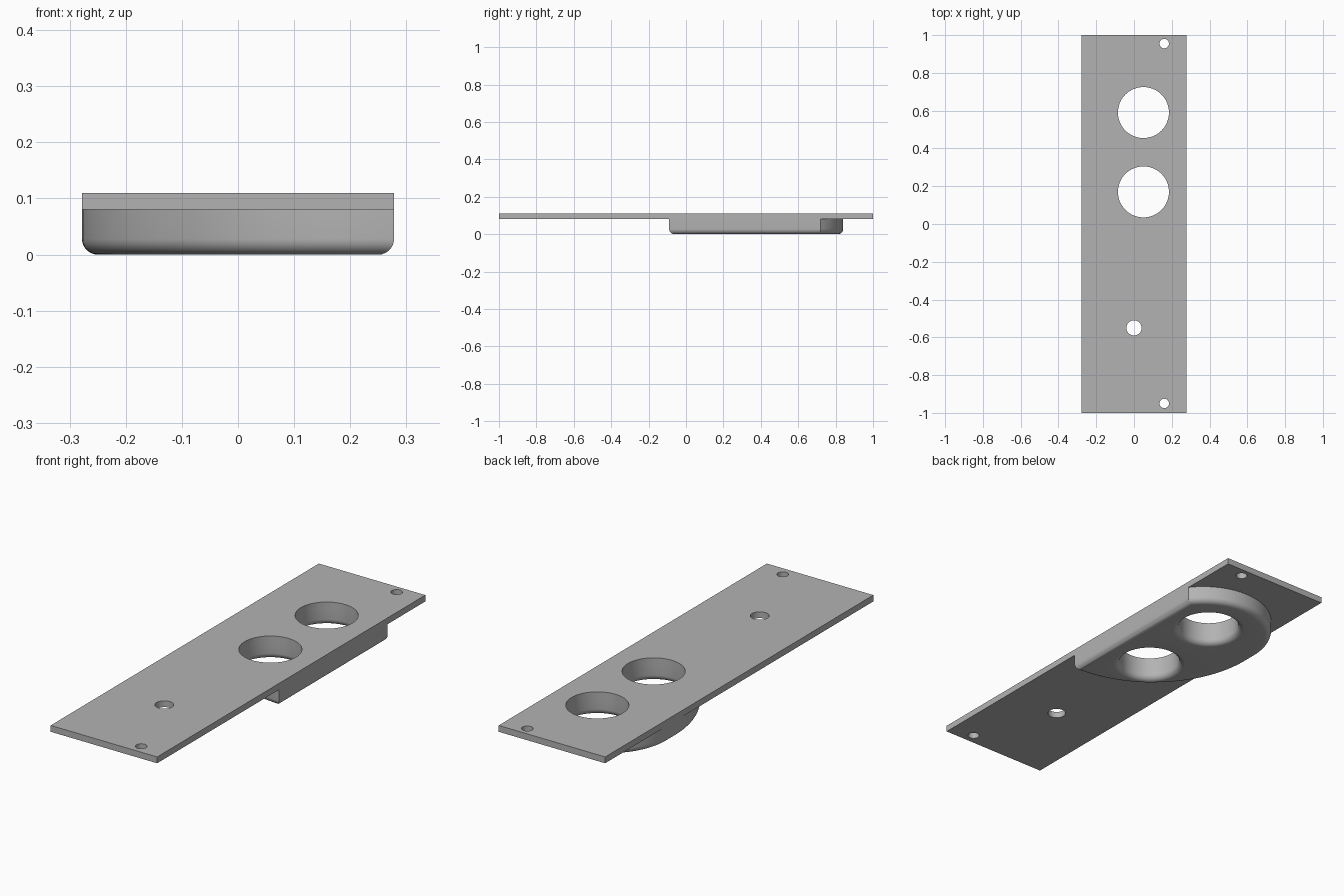
import bpy
import bmesh
from math import pi, sin, cos, asin, radians
from mathutils import Vector

cube = bpy.data.objects.get("Cube")
if cube:
    bpy.data.objects.remove(cube, do_unlink=True)

grey = bpy.data.materials.new("plain grey")
grey.use_nodes = True
colour = (0.45, 0.45, 0.45, 1)
grey.diffuse_color = colour
grey.node_tree.nodes["Principled BSDF"].inputs["Base Color"].default_value = colour

HALF_WIDTH, HALF_LENGTH = 0.278, 1.0
PLATE_BOTTOM, PLATE_TOP = 0.08, 0.11
FILLET = 0.028


def arc(cx, cy, r, start, end, steps):
    """Points along a circular arc; clockwise when end < start."""
    return [Vector((cx + r * cos(start + (end - start) * i / steps),
                    cy + r * sin(start + (end - start) * i / steps)))
            for i in range(steps + 1)]


def hole(x, y, r):
    return arc(x, y, r, 2 * pi, 0, 64)[:-1]


def inset(points, d):
    """Move a loop into the material on its left by distance d."""
    result = []
    for i, p in enumerate(points):
        a = (p - points[i - 1]).normalized()
        b = (points[(i + 1) % len(points)] - p).normalized()
        na, nb = Vector((-a.y, a.x)), Vector((-b.y, b.x))
        result.append(p + d * (na + nb) / (1 + na.dot(nb)))
    return result


def solid(name, loops, profile):
    """Sweep an outline and its holes through (inset, height) steps, then cap."""
    bm = bmesh.new()
    caps = ([], [])
    for loop in loops:
        rings = [[bm.verts.new((p.x, p.y, z)) for p in inset(loop, d)]
                 for d, z in profile]
        n = len(loop)
        for low, high in zip(rings, rings[1:]):
            for i in range(n):
                j = (i + 1) % n
                bm.faces.new((low[i], low[j], high[j], high[i]))
        for cap, ring in zip(caps, (rings[0], rings[-1])):
            cap += [bm.edges.get((ring[i], ring[(i + 1) % n])) for i in range(n)]
    for cap in caps:
        bmesh.ops.triangle_fill(bm, use_beauty=True, edges=cap)
    bmesh.ops.recalc_face_normals(bm, faces=bm.faces)
    mesh = bpy.data.meshes.new(name)
    bm.to_mesh(mesh)
    bm.free()
    mesh.materials.append(grey)
    obj = bpy.data.objects.new(name, mesh)
    bpy.context.collection.objects.link(obj)
    bpy.ops.object.select_all(action='DESELECT')
    obj.select_set(True)
    bpy.context.view_layer.objects.active = obj
    bpy.ops.object.shade_smooth_by_angle(angle=radians(30))
    return obj


# Two large bores run through both parts
bores = [hole(0.05, y, 0.135) for y in (0.17, 0.59)]

# Flat mounting plate with screw holes
rectangle = [Vector((sx * HALF_WIDTH, sy * HALF_LENGTH))
             for sx, sy in ((-1, -1), (1, -1), (1, 1), (-1, 1))]
screw_holes = [hole(0.16, 0.955, 0.025), hole(0.16, -0.95, 0.025),
               hole(0, -0.55, 0.04)]
solid("mounting_plate", [rectangle] + bores + screw_holes,
      [(0, PLATE_BOTTOM), (0, PLATE_TOP)])

# Boss underneath: straight along one side, rounded end, broad arc at the front
end_r, sweep_r = 0.31, 2 * HALF_WIDTH
end_x = end_r - HALF_WIDTH
end_y = 0.84 - end_r
corner = pi / 2 - asin((HALF_WIDTH - end_x) / end_r)
outline = (arc(end_x, end_y, end_r, corner, pi, 40)
           + arc(HALF_WIDTH, -0.09 + sweep_r, sweep_r, pi, 1.5 * pi, 40))
rounded = [(FILLET * (1 - sin(t)), FILLET * (1 - cos(t)))
           for t in (i * pi / 16 for i in range(9))]
solid("lower_boss", [outline] + bores, rounded + [(0, PLATE_BOTTOM)])
